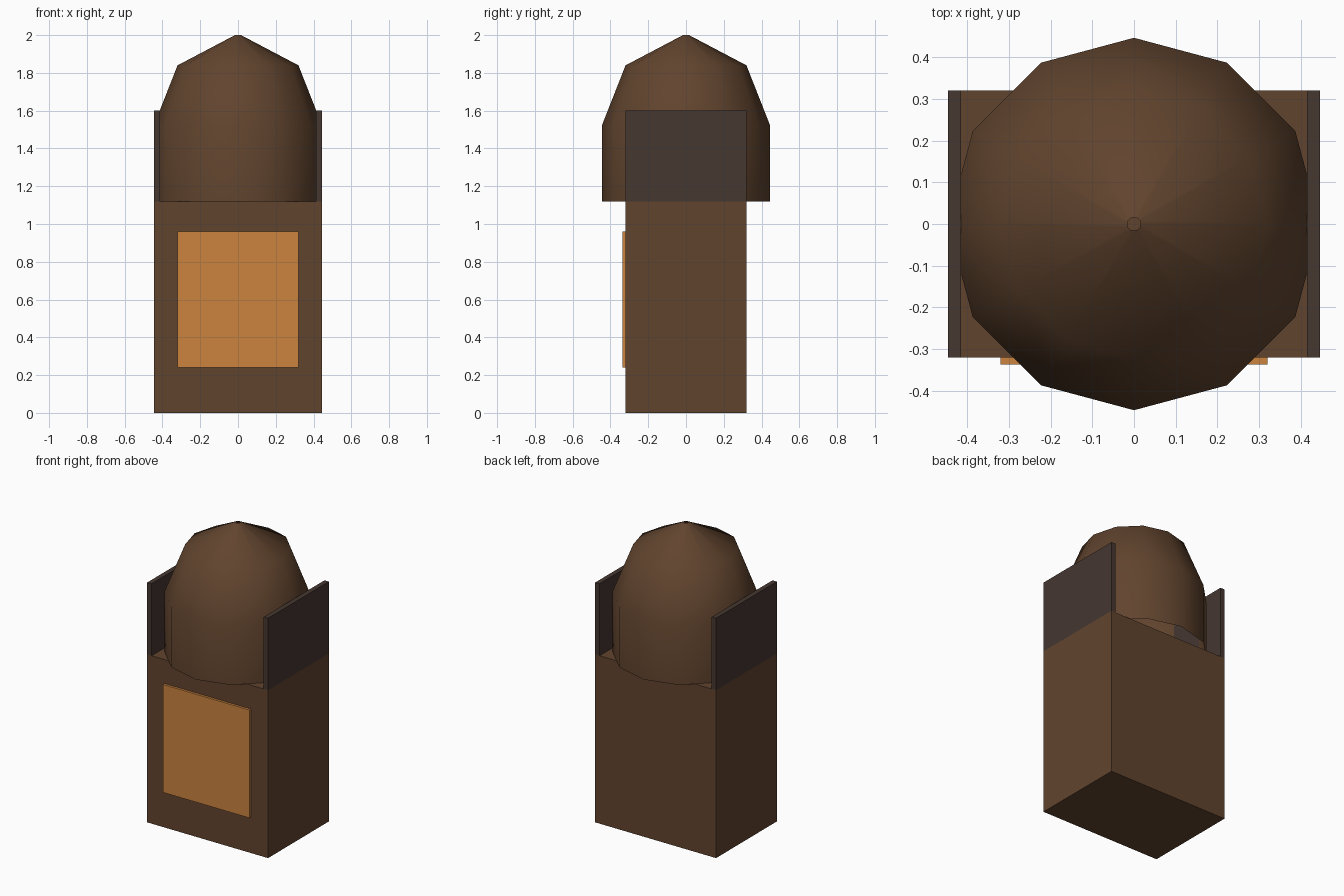
import bpy
import bmesh
import math

if "Cube" in bpy.data.objects:
    bpy.data.objects.remove(bpy.data.objects["Cube"])


def material(name, r, g, b):
    def lin(c):
        c /= 255
        return c / 12.92 if c <= 0.04045 else ((c + 0.055) / 1.055) ** 2.4
    m = bpy.data.materials.new(name)
    m.diffuse_color = (lin(r), lin(g), lin(b), 1)
    m.use_nodes = True
    m.node_tree.nodes["Principled BSDF"].inputs["Base Color"].default_value = m.diffuse_color
    return m


brown = material("brown", 97, 68, 46)
charcoal = material("charcoal brown", 70, 55, 49)
tan = material("tan", 203, 131, 63)


def add_object(name, bm, mat):
    mesh = bpy.data.meshes.new(name)
    bm.to_mesh(mesh)
    bm.free()
    mesh.materials.append(mat)
    ob = bpy.data.objects.new(name, mesh)
    bpy.context.collection.objects.link(ob)
    return ob


def box(name, lo, hi, mat):
    bm = bmesh.new()
    bmesh.ops.create_cube(bm, size=1)
    for v in bm.verts:
        v.co = [(a + b) / 2 + c * (b - a) for a, b, c in zip(lo, hi, v.co)]
    return add_object(name, bm, mat)


def lathe(name, profile, sides, mat):
    """Open surface of revolution, profile listed bottom to top."""
    bm = bmesh.new()
    rings = [[bm.verts.new((r * math.cos(2 * math.pi * i / sides),
                            r * math.sin(2 * math.pi * i / sides), z))
              for i in range(sides)] for r, z in profile]
    for low, high in zip(rings, rings[1:]):
        for i in range(sides):
            j = (i + 1) % sides
            bm.faces.new((low[i], low[j], high[j], high[i])).smooth = True
    return add_object(name, bm, mat)


# Main block and the front plate
box("body", (-0.446, -0.32, 0), (0.446, 0.32, 1.12), brown)
box("front_panel", (-0.32, -0.336, 0.24), (0.32, -0.32, 0.96), tan)

# Upright boards on both sides
for side, name in ((-1, "left_board"), (1, "right_board")):
    x0, x1 = sorted((side * 0.414, side * 0.446))
    box(name, (x0, -0.32, 1.12), (x1, 0.32, 1.60), charcoal)

# Twelve-sided hood, open underneath
lathe("hood", [(0.446, 1.12), (0.446, 1.52), (0.32, 1.84), (0.016, 2.0)], 12, brown)
